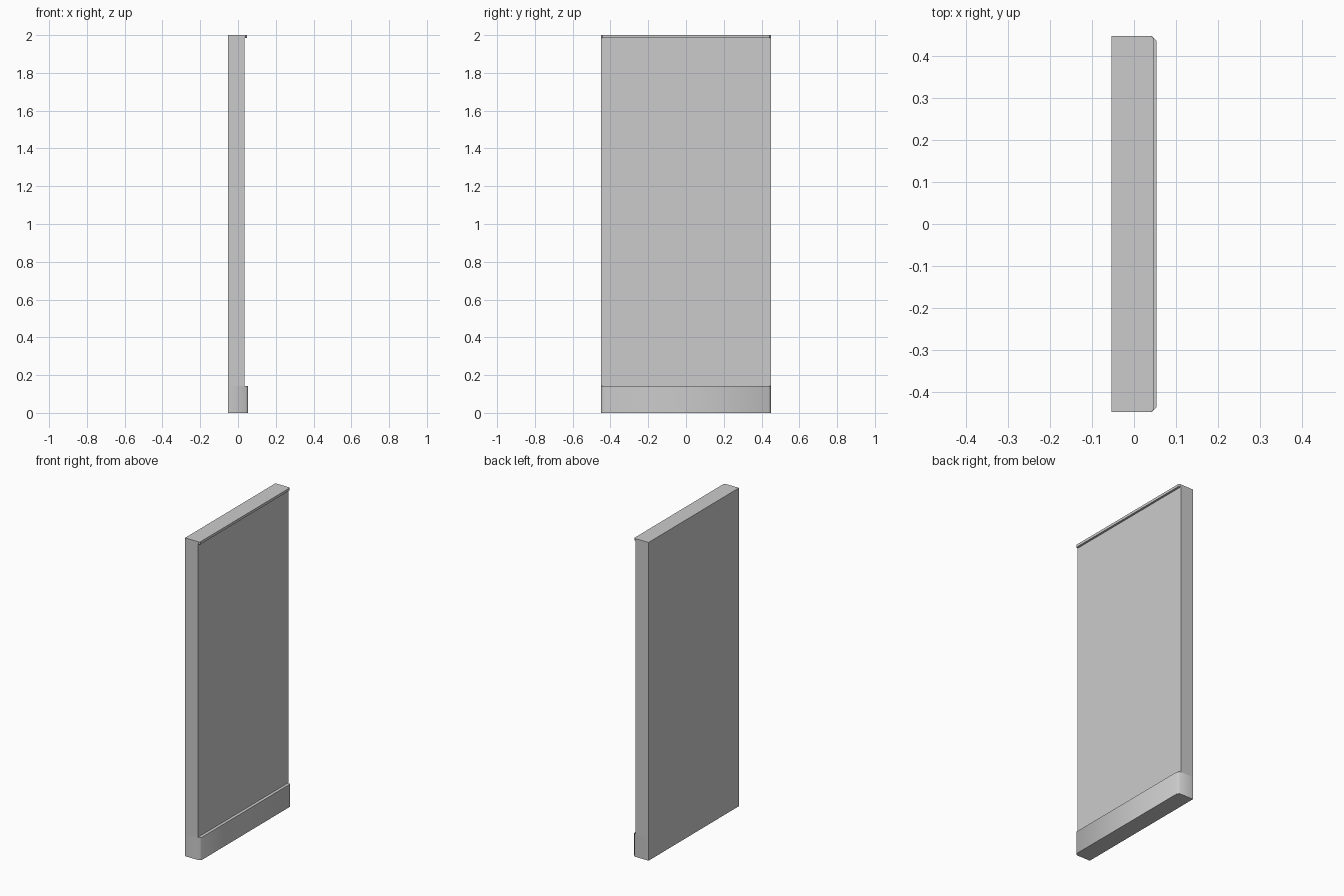
import bpy, bmesh

if "Cube" in bpy.data.objects:
    bpy.data.objects.remove(bpy.data.objects["Cube"])

BACK, FACE, HALF = -0.054, 0.035, 0.449


def prism(name, profile, z0, z1):
    """Extrude an (x, y) outline from z0 to z1."""
    bm = bmesh.new()
    base = bm.faces.new([bm.verts.new((x, y, z0)) for x, y in profile])
    top = bmesh.ops.extrude_face_region(bm, geom=[base])["geom"]
    bmesh.ops.translate(bm, vec=(0, 0, z1 - z0),
                        verts=[v for v in top if isinstance(v, bmesh.types.BMVert)])
    bmesh.ops.recalc_face_normals(bm, faces=bm.faces[:])
    mesh = bpy.data.meshes.new(name)
    bm.to_mesh(mesh)
    bm.free()
    obj = bpy.data.objects.new(name, mesh)
    bpy.context.collection.objects.link(obj)
    return obj


def slab(name, front, cut, z0, z1):
    """Full-depth slab whose two front corners are cut off."""
    half = [(BACK, HALF), (front - cut, HALF), (front, HALF - cut)]
    if cut == 0:
        half.pop()
    mirrored = [(x, -y) for x, y in reversed(half)]
    return prism(name, half + mirrored, z0, z1)


# Skirting base, flat main panel and thin top lip stacked on each other
BASE_TOP, LIP_BOTTOM = 0.142, 1.984
slab("base_skirt", 0.054, 0.012, 0, BASE_TOP)
slab("wall_panel", FACE, 0, BASE_TOP, LIP_BOTTOM)
slab("top_lip", 0.048, 0.007, LIP_BOTTOM, 2)

# Smooth the cut corners of the base into its front and sides
skirt = bpy.data.objects["base_skirt"]
bpy.context.view_layer.objects.active = skirt
skirt.select_set(True)
bpy.ops.object.shade_smooth_by_angle(angle=0.87)
